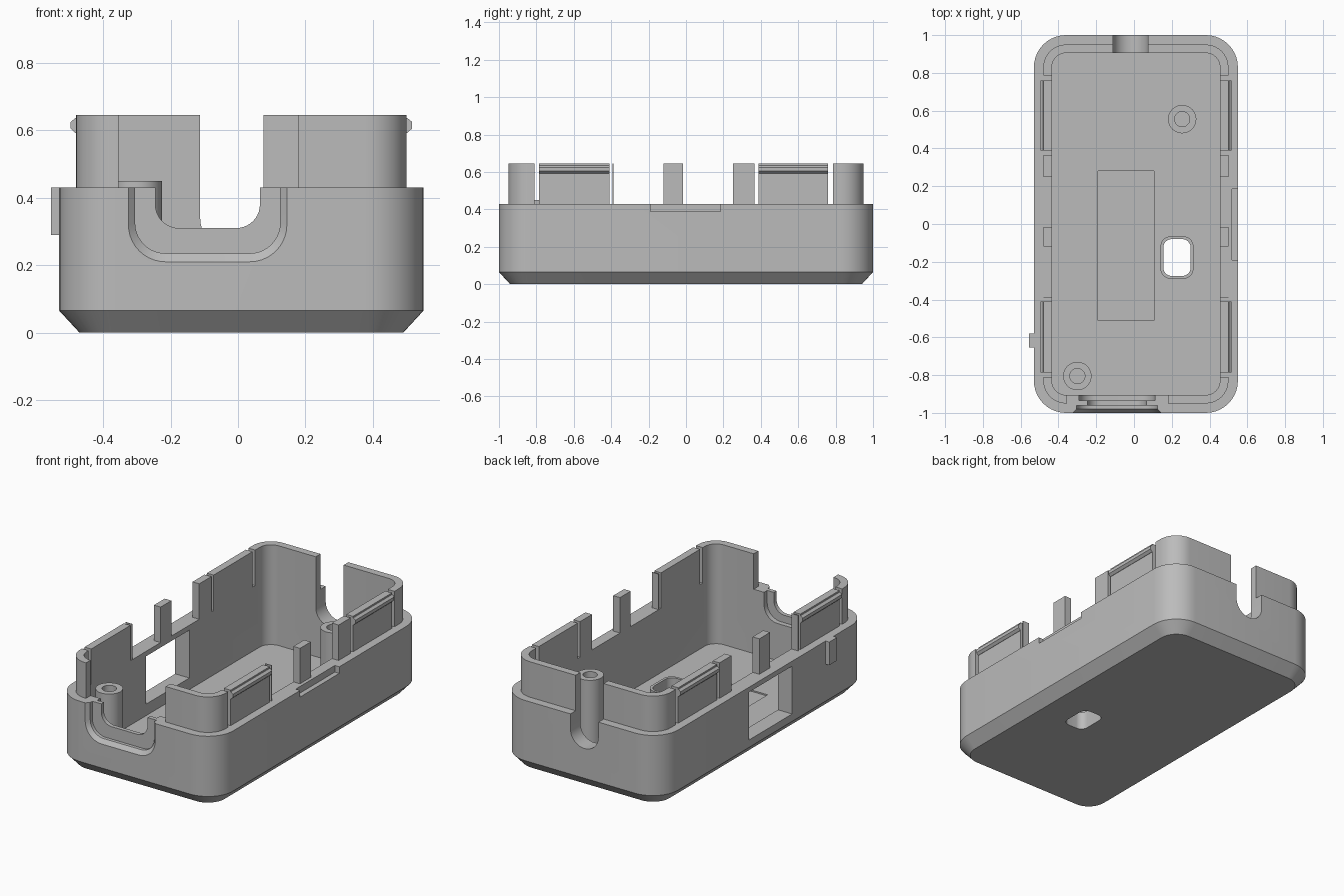
import bpy, bmesh, math

if "Cube" in bpy.data.objects:
    bpy.data.objects.remove(bpy.data.objects["Cube"], do_unlink=True)

CX = 0.01                      # middle of the shell in x
RIM, TOP, FLOOR = 0.43, 0.645, 0.04

grey = bpy.data.materials.new("case_grey")
grey.use_nodes = True
colour = (0.5, 0.5, 0.5, 1)
grey.diffuse_color = colour
grey.node_tree.nodes["Principled BSDF"].inputs["Base Color"].default_value = colour


def rounded(a0, a1, b0, b1, r, steps=10):
    """Outline of a rounded rectangle."""
    pts = []
    corners = [(a1 - r, b1 - r), (a0 + r, b1 - r), (a0 + r, b0 + r), (a1 - r, b0 + r)]
    for i, (ca, cb) in enumerate(corners):
        for k in range(steps + 1):
            t = math.pi / 2 * (i + k / steps)
            pts.append((ca + r * math.cos(t), cb + r * math.sin(t)))
    return pts


def circle(ca, cb, r, n=40):
    return [(ca + r * math.cos(math.tau * k / n), cb + r * math.sin(math.tau * k / n))
            for k in range(n)]


def loft(name, rings, axis="Z", closed=False):
    """Skin a stack of equal outlines (outline, height)."""
    bm = bmesh.new()
    rows = []
    for pts, h in rings:
        rows.append([bm.verts.new((a, b, h) if axis == "Z" else (a, h, b)) for a, b in pts])
    pairs = list(zip(rows, rows[1:]))
    if closed:
        pairs.append((rows[-1], rows[0]))
    else:
        bm.faces.new(rows[0])
        bm.faces.new(rows[-1])
    for low, high in pairs:
        for i in range(len(low)):
            j = (i + 1) % len(low)
            bm.faces.new((low[i], low[j], high[j], high[i]))
    bmesh.ops.recalc_face_normals(bm, faces=bm.faces)
    mesh = bpy.data.meshes.new(name)
    bm.to_mesh(mesh)
    bm.free()
    mesh.materials.append(grey)
    obj = bpy.data.objects.new(name, mesh)
    bpy.context.collection.objects.link(obj)
    return obj


def box(name, x0, x1, y0, y1, z0, z1):
    return loft(name, [([(x0, y0), (x1, y0), (x1, y1), (x0, y1)], z) for z in (z0, z1)])


def cut(target, cutter):
    """Subtract the cutter for good, then discard it."""
    cutter.hide_render = True
    mod = target.modifiers.new("cut", "BOOLEAN")
    mod.operation, mod.solver, mod.object = "DIFFERENCE", "EXACT", cutter
    bpy.context.view_layer.objects.active = target
    bpy.ops.object.modifier_apply(modifier=mod.name)
    bpy.data.objects.remove(cutter, do_unlink=True)


def plan(inset, r):
    return rounded(CX - 0.54 + inset, CX + 0.54 - inset, -1 + inset, 1 - inset, r)


# Shell: chamfered base, straight wall, stepped lip, hollowed out
base, wall, lip = plan(0.06, 0.11), plan(0, 0.17), plan(0.05, 0.12)
shell = loft("case_shell", [(base, 0), (wall, 0.065), (wall, RIM), (lip, RIM), (lip, TOP)])
hollow = plan(0.095, 0.075)
cut(shell, loft("hollow", [(hollow, FLOOR), (hollow, 0.9)]))

# Gaps in the lip along both long sides
gaps = [(-0.81, -0.785), (-0.41, -0.393), (-0.388, -0.12),
        (-0.017, 0.25), (0.365, 0.388), (0.76, 0.785)]
for y0, y1 in gaps:
    cut(shell, box("lip_gap", CX - 0.52, CX + 0.52, y0, y1, RIM, 0.9))

# Front opening: lip gap, flared outer recess, through slot, inner pocket
cut(shell, box("front_lip_gap", -0.355, 0.18, -0.99, -0.88, RIM, 0.9))
flare = rounded(-0.325, 0.145, 0.21, 1.2, 0.11)
step = rounded(-0.305, 0.125, 0.235, 1.2, 0.09)
cut(shell, loft("recess", [(flare, -1.1), (flare, -1), (step, -0.98), (step, -0.96)], "Y"))
slot = rounded(-0.245, 0.065, 0.31, 1.2, 0.07)
cut(shell, loft("slot", [(slot, -1.1), (slot, -0.8)], "Y"))
pocket = rounded(-0.29, 0.11, 0.265, 1.2, 0.09)
cut(shell, loft("pocket", [(pocket, -0.935), (pocket, -0.8)], "Y"))

# Back cable slot with a round bottom
cable = rounded(-0.112, 0.075, 0.245, 1.2, 0.093)
cut(shell, loft("cable_slot", [(cable, 0.8), (cable, 1.1)], "Y"))

# Side window, pry notch, floor recess and floor hole
cut(shell, box("window", -0.7, -0.4, -0.26, 0.155, 0.11, 0.4))
cut(shell, box("pry_notch", 0.52, 0.7, -0.19, 0.185, 0.39, 0.6))
cut(shell, box("floor_recess", -0.19, 0.105, -0.51, 0.28, FLOOR - 0.008, 0.2))
hole = rounded(0.155, 0.3, -0.275, -0.08, 0.045)
cut(shell, loft("floor_hole", [(hole, -0.5), (hole, 0.3)]))
parts = [shell]

# Collar around the floor hole
rim = rounded(0.14, 0.315, -0.29, -0.065, 0.055)
parts.append(loft("hole_collar", [(rim, FLOOR), (rim, 0.11), (hole, 0.11), (hole, FLOOR)],
                  closed=True))

# Screw posts
for name, x, y in (("back_screw_post", 0.255, 0.555), ("front_screw_post", -0.3, -0.805)):
    outer, bore = circle(x, y, 0.075), circle(x, y, 0.04)
    parts.append(loft(name, [(outer, 0.03), (outer, 0.45), (bore, 0.45), (bore, 0.15)]))

# Snap ridges on the four clips
for side in (-1, 1):
    ridge = [(CX + side * d, z) for d, z in
             ((0.48, 0.592), (0.492, 0.592), (0.506, 0.605), (0.506, 0.625),
              (0.492, 0.636), (0.48, 0.636))]
    for name, y0, y1 in (("front_clip_ridge", -0.785, -0.41), ("back_clip_ridge", 0.388, 0.76)):
        parts.append(loft(name, [(ridge, y0), (ridge, y1)], "Y"))

# Small key tab on the right wall
parts.append(box("side_tab", -0.555, -0.52, -0.655, -0.58, 0.29, RIM))

bpy.ops.object.select_all(action="DESELECT")
for part in parts:
    part.select_set(True)
bpy.context.view_layer.objects.active = shell
bpy.ops.object.shade_smooth_by_angle(angle=math.radians(30))
